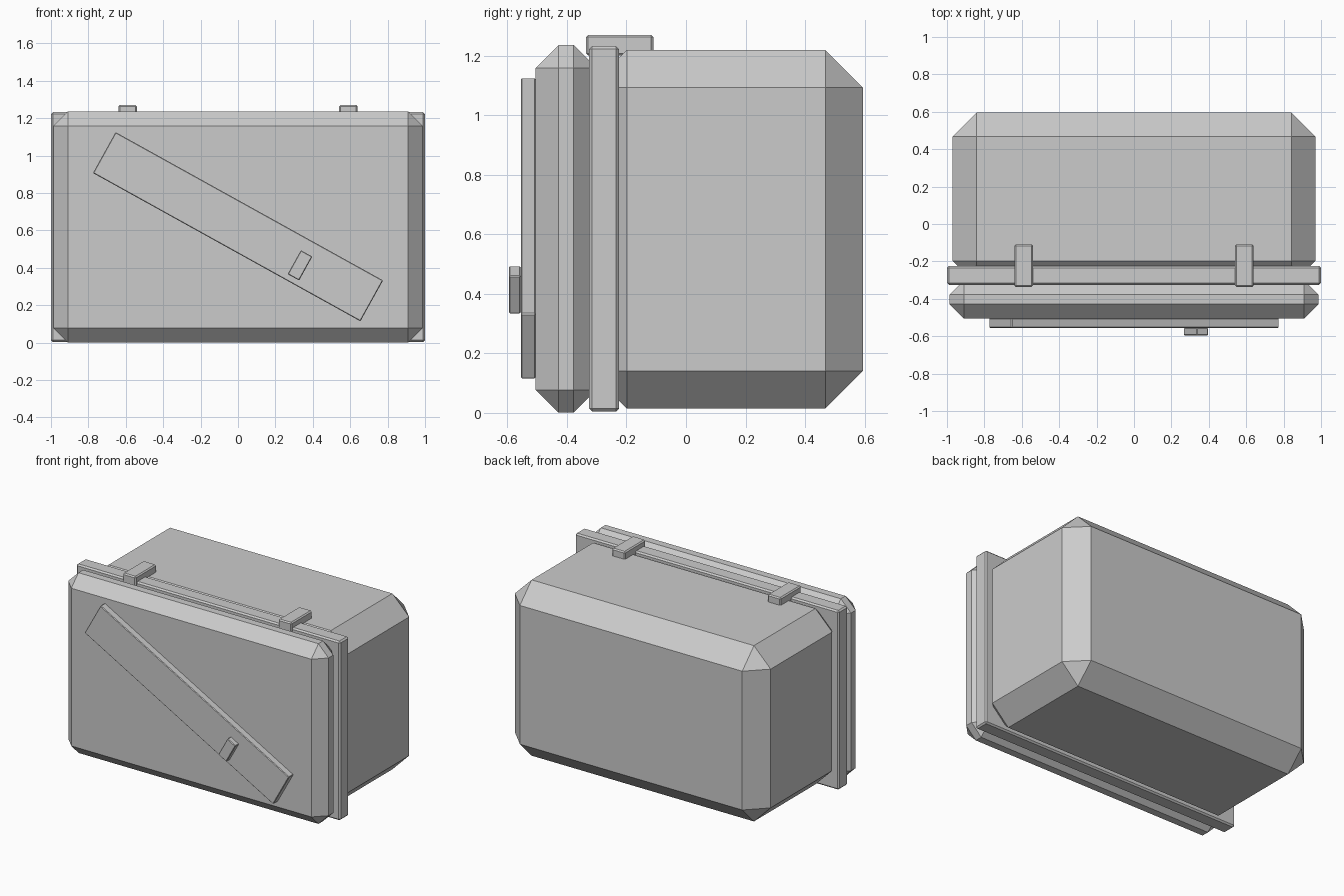
import bpy
from math import radians, sin, cos
from mathutils import Vector

default = bpy.data.objects.get("Cube")
if default:
    bpy.data.objects.remove(default, do_unlink=True)

# Single grey finish
grey = bpy.data.materials.new("plain_grey")
grey.use_nodes = True
colour = (0.6, 0.6, 0.6, 1)
grey.diffuse_color = colour
grey.node_tree.nodes["Principled BSDF"].inputs["Base Color"].default_value = colour


def chamfered_box(name, centre, size, chamfer, tilt=0.0):
    """Box with flat chamfers on every edge, turned about the y axis."""
    bpy.ops.mesh.primitive_cube_add(size=1, location=centre)
    box = bpy.context.object
    box.name = name
    box.scale = size
    bpy.ops.object.transform_apply(location=False, rotation=False, scale=True)
    box.rotation_euler.y = tilt
    box.data.materials.append(grey)
    bevel = box.modifiers.new("chamfer", 'BEVEL')
    bevel.width = chamfer
    bevel.segments = 1
    bevel.limit_method = 'NONE'
    return box


# Main case, rim and front lid
chamfered_box("case_body", (0, 0.135, 0.617), (1.94, 0.92, 1.205), 0.127)
chamfered_box("rim", (0, -0.275, 0.618), (2.0, 0.1, 1.228), 0.01)
chamfered_box("front_lid", (0, -0.403, 0.618), (1.974, 0.205, 1.235), 0.077)

# Diagonal strip across the lid, with a small latch on it
tilt = radians(29)
strip_centre = Vector((0, -0.53, 0.62))
along = Vector((cos(tilt), 0, -sin(tilt)))
across = Vector((sin(tilt), 0, cos(tilt)))
chamfered_box("diagonal_strip", strip_centre, (1.635, 0.05, 0.25), 0.004, tilt)
latch_centre = strip_centre + along * 0.39 - across * 0.02 - Vector((0, 0.045, 0))
chamfered_box("latch", latch_centre, (0.07, 0.04, 0.146), 0.004, tilt)

# Hinges bridging the rim and the case
for side, x in (("left", 0.59), ("right", -0.59)):
    chamfered_box(side + "_hinge", (x, -0.223, 1.235), (0.1, 0.227, 0.07), 0.008)
